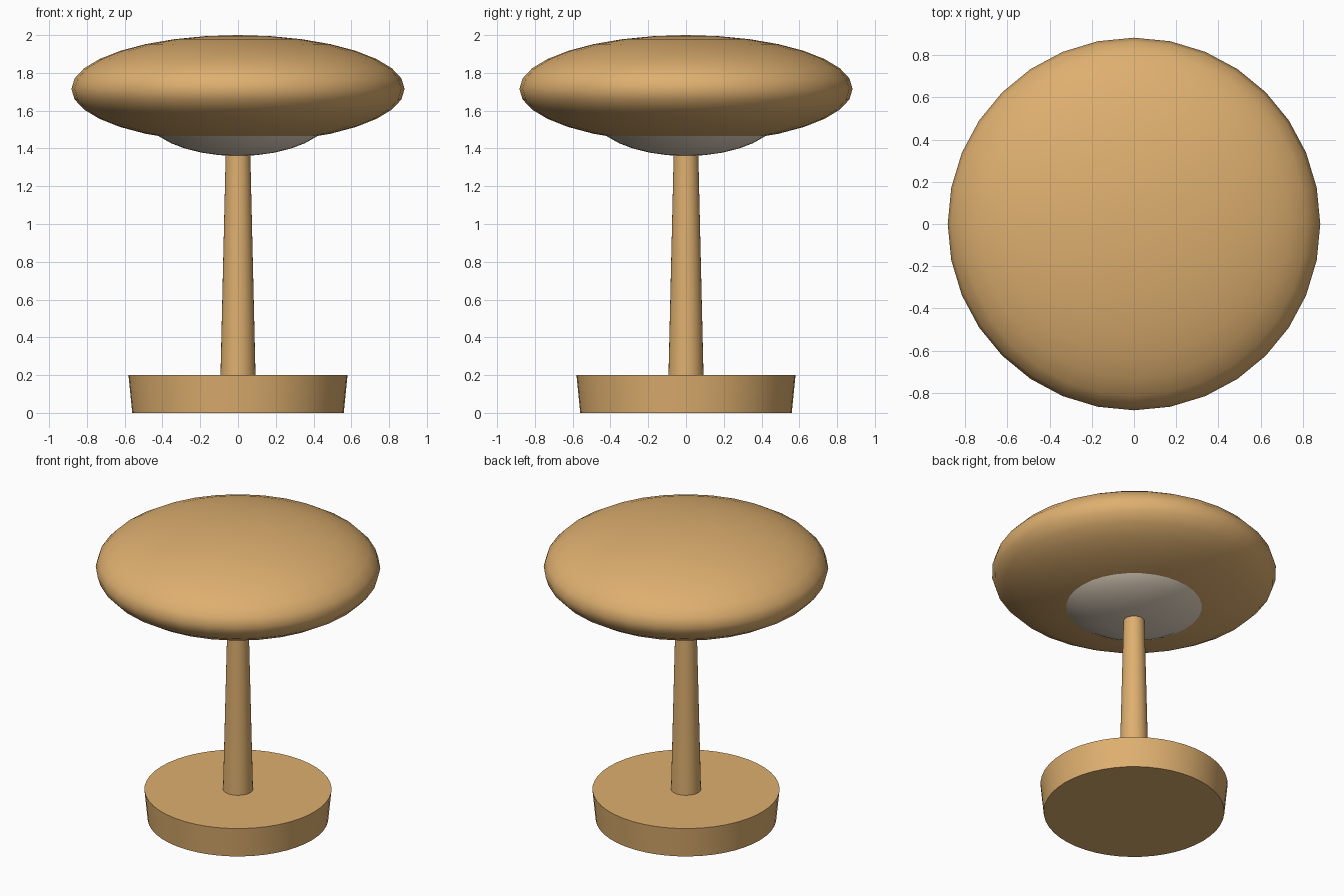
import bpy
import math

cube = bpy.data.objects.get("Cube")
if cube:
    bpy.data.objects.remove(cube, do_unlink=True)


def make_material(name, rgb):
    mat = bpy.data.materials.new(name)
    mat.use_nodes = True
    color = (*rgb, 1.0)
    mat.diffuse_color = color
    mat.node_tree.nodes["Principled BSDF"].inputs["Base Color"].default_value = color
    return mat


def finish(name, mat):
    obj = bpy.context.object
    obj.name = name
    obj.data.materials.append(mat)
    bpy.ops.object.transform_apply(location=False, rotation=False, scale=True)
    bpy.ops.object.shade_smooth_by_angle(angle=math.radians(40))
    return obj


def add_ellipsoid(name, radius, half_height, z, mat):
    bpy.ops.mesh.primitive_uv_sphere_add(segments=32, ring_count=16, radius=1, location=(0, 0, z))
    bpy.context.object.scale = (radius, radius, half_height)
    return finish(name, mat)


def add_tapered_cylinder(name, r_bottom, r_top, z_bottom, z_top, sides, mat):
    bpy.ops.mesh.primitive_cone_add(vertices=sides, radius1=r_bottom, radius2=r_top,
                                    depth=z_top - z_bottom,
                                    location=(0, 0, (z_bottom + z_top) / 2))
    return finish(name, mat)


wood = make_material("warm tan", (0.73, 0.43, 0.16))
glow = make_material("pale cream", (0.95, 0.82, 0.66))

# Foot and stem
add_tapered_cylinder("base", 0.56, 0.58, 0.0, 0.2, 48, wood)
add_tapered_cylinder("stem", 0.093, 0.064, 0.19, 1.42, 32, wood)

# Domed shade with the diffuser bulging out underneath
add_ellipsoid("shade", 0.882, 0.285, 1.715, wood)
add_ellipsoid("diffuser", 0.5, 0.23, 1.59, glow)
